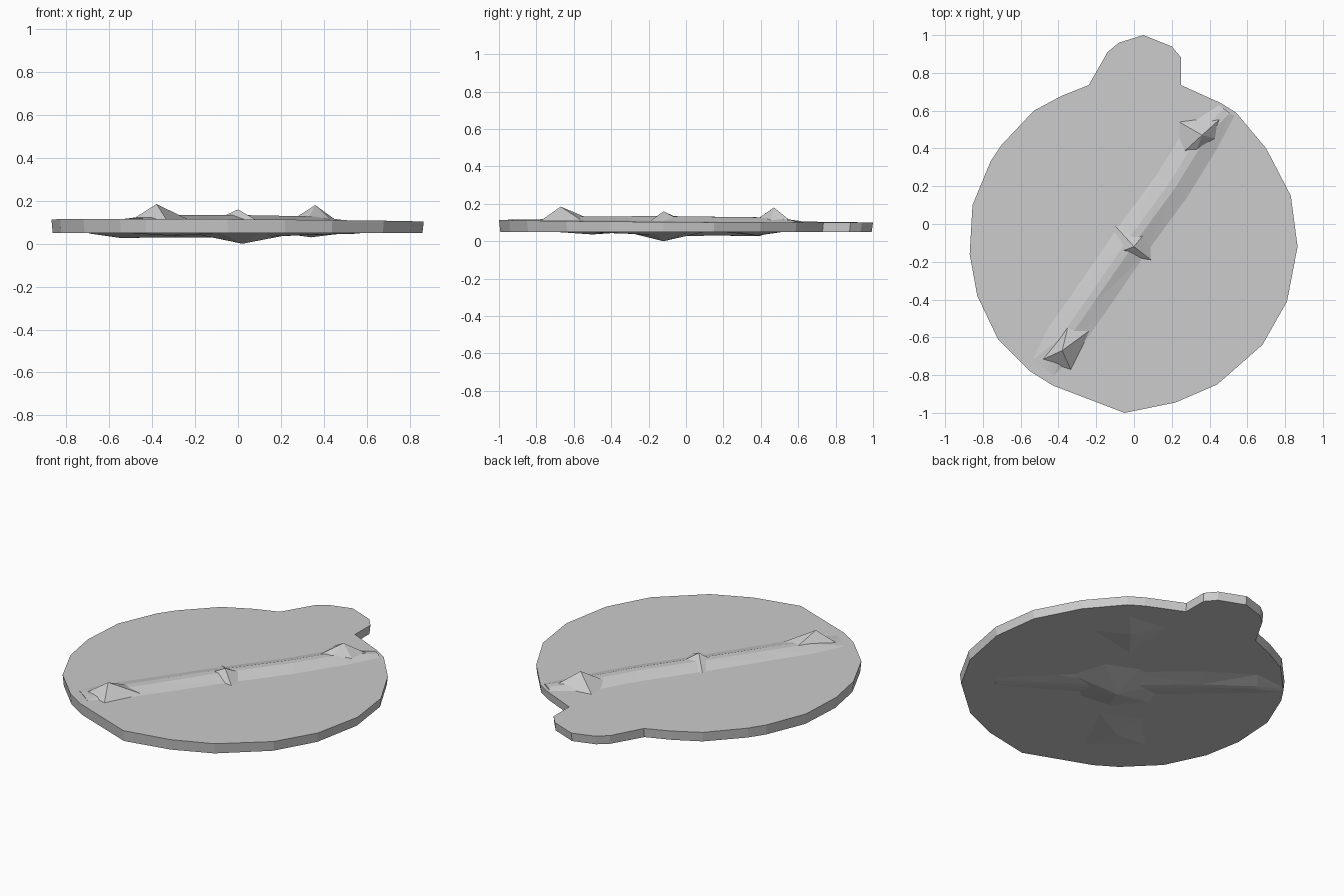
import bpy, bmesh
from mathutils import Vector

if "Cube" in bpy.data.objects:
    bpy.data.objects.remove(bpy.data.objects["Cube"])


def top_z(x, y):
    # The upper face of the plate leans very slightly
    return 0.107 - 0.006 * x - 0.007 * y


def make(name, verts, faces):
    mesh = bpy.data.meshes.new(name)
    mesh.from_pydata([tuple(v) for v in verts], [], faces)
    bm = bmesh.new()
    bm.from_mesh(mesh)
    bmesh.ops.recalc_face_normals(bm, faces=bm.faces)
    bmesh.ops.triangulate(bm, faces=[f for f in bm.faces if len(f.verts) == 4])
    bm.to_mesh(mesh)
    bm.free()
    obj = bpy.data.objects.new(name, mesh)
    bpy.context.collection.objects.link(obj)
    return obj


def peak(name, base, apex, base_z):
    # Low faceted cone, with a closed base
    n = len(base)
    verts = [(x, y, base_z(x, y)) for x, y in base] + [apex]
    faces = [(i, (i + 1) % n, n) for i in range(n)] + [tuple(reversed(range(n)))]
    return make(name, verts, faces)


def ridge(name, stations, base_z, half_crest):
    # Trapezoid section lofted along (x, y, crest z, half width)
    direction = Vector(stations[-1][:2]) - Vector(stations[0][:2])
    direction.normalize()
    side = Vector((direction.y, -direction.x))
    verts = []
    for x, y, z, w in stations:
        for k, off in enumerate((-w, -half_crest, half_crest, w)):
            px, py = x + side.x * off, y + side.y * off
            verts.append((px, py, z if k in (1, 2) else base_z(px, py)))
    n = len(stations)
    faces = [(4 * i + a, 4 * i + b, 4 * i + 4 + b, 4 * i + 4 + a)
             for i in range(n - 1) for a, b in ((0, 1), (1, 2), (2, 3), (3, 0))]
    faces += [(0, 1, 2, 3), tuple(range(4 * n - 4, 4 * n))]
    return make(name, verts, faces)


# Round plate with a tab on the back edge
outline = [(0.05, 1.0), (0.2, 0.94), (0.25, 0.88), (0.25, 0.735), (0.46, 0.64),
           (0.54, 0.59), (0.7, 0.4), (0.83, 0.15), (0.866, -0.12), (0.81, -0.41),
           (0.68, -0.64), (0.44, -0.85), (0.22, -0.945), (-0.05, -1.0),
           (-0.43, -0.855), (-0.55, -0.78), (-0.72, -0.61), (-0.83, -0.38),
           (-0.87, -0.16), (-0.855, 0.1), (-0.76, 0.33), (-0.7, 0.42),
           (-0.53, 0.6), (-0.38, 0.68), (-0.24, 0.735), (-0.14, 0.91), (-0.08, 0.96)]
n = len(outline)
bottom = [(x * 0.993, y * 0.993, 0.05) for x, y in outline]
top = [(x, y, top_z(x, y)) for x, y in outline]
make("plate", bottom + top,
     [(i, (i + 1) % n, n + (i + 1) % n, n + i) for i in range(n)]
     + [tuple(reversed(range(n))), tuple(range(n, 2 * n))])

# Raised diagonal bar on the upper face
ridge("diagonal_bar",
      [(-0.48, -0.76, 0.118, 0.07), (-0.38, -0.62, 0.133, 0.1),
       (-0.24, -0.42, 0.133, 0.1), (-0.02, -0.1, 0.134, 0.1),
       (0.2, 0.2, 0.13, 0.1), (0.36, 0.46, 0.127, 0.1), (0.49, 0.6, 0.108, 0.05)],
      top_z, 0.02)

# Three peaks along the bar
peak("front_peak", [(-0.49, -0.72), (-0.335, -0.77), (-0.23, -0.56), (-0.34, -0.5)],
     (-0.38, -0.67, 0.185), top_z)
peak("middle_peak", [(-0.11, -0.16), (0.09, -0.19), (0.08, -0.02), (-0.1, -0.01)],
     (0.0, -0.12, 0.16), top_z)
peak("back_peak", [(0.24, 0.36), (0.32, 0.36), (0.44, 0.45), (0.47, 0.57), (0.24, 0.54)],
     (0.36, 0.47, 0.18), top_z)


def under(x, y):
    return 0.05


# Shallow boss and ribs on the underside
peak("under_boss", [(-0.22, -0.14), (-0.08, -0.3), (0.1, -0.32), (0.28, -0.18),
                    (0.22, 0.02), (0.04, 0.1), (-0.16, 0.06)],
     (0.02, -0.12, 0.0), under)
ridge("under_rib",
      [(0.55, -0.5, 0.047, 0.04), (0.3, -0.3, 0.04, 0.08), (0.02, -0.08, 0.028, 0.12),
       (-0.3, 0.2, 0.03, 0.12), (-0.54, 0.38, 0.027, 0.1), (-0.68, 0.42, 0.047, 0.03)],
      under, 0.015)
peak("under_bump_back", [(0.2, 0.2), (0.5, 0.26), (0.45, 0.5), (0.22, 0.52)],
     (0.34, 0.38, 0.03), under)
peak("under_bump_front", [(-0.5, -0.5), (-0.25, -0.7), (-0.1, -0.4), (-0.3, -0.3)],
     (-0.3, -0.5, 0.036), under)
